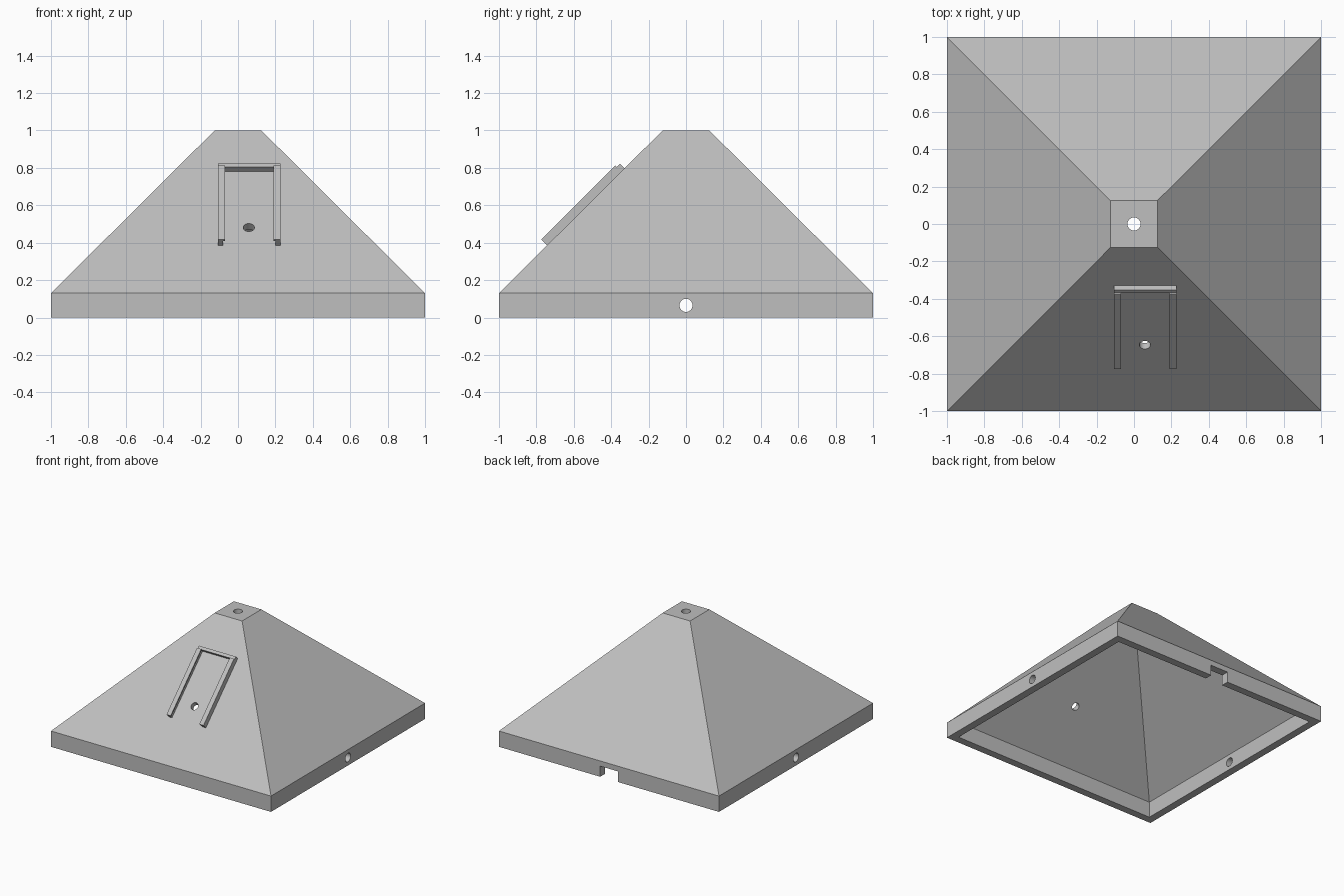
import bpy, bmesh, math
from mathutils import Matrix, Vector

cube = bpy.data.objects.get("Cube")
if cube:
    bpy.data.objects.remove(cube, do_unlink=True)

grey = bpy.data.materials.new("light_grey")
grey.use_nodes = True
colour = (0.52, 0.52, 0.52, 1)
grey.diffuse_color = colour
grey.node_tree.nodes["Principled BSDF"].inputs["Base Color"].default_value = colour

WALL = 0.0625
BASE = 0.13
TOP = 0.125


def finish(name, bm):
    bmesh.ops.recalc_face_normals(bm, faces=bm.faces)
    mesh = bpy.data.meshes.new(name)
    bm.to_mesh(mesh)
    bm.free()
    mesh.materials.append(grey)
    obj = bpy.data.objects.new(name, mesh)
    bpy.context.collection.objects.link(obj)
    return obj


def square_loft(name, levels):
    """Stack square rings given as (half width, height) and cap both ends."""
    bm = bmesh.new()
    rings = [[bm.verts.new((sx * h, sy * h, z))
              for sx, sy in ((-1, -1), (1, -1), (1, 1), (-1, 1))]
             for h, z in levels]
    for low, high in zip(rings, rings[1:]):
        for i in range(4):
            j = (i + 1) % 4
            bm.faces.new((low[i], low[j], high[j], high[i]))
    bm.faces.new(rings[0][::-1])
    bm.faces.new(rings[-1])
    return finish(name, bm)


def box(name, low, high, matrix=Matrix()):
    low, high = Vector(low), Vector(high)
    bm = bmesh.new()
    bmesh.ops.create_cube(bm, size=1)
    bmesh.ops.scale(bm, vec=high - low, verts=bm.verts)
    bmesh.ops.translate(bm, vec=(low + high) / 2, verts=bm.verts)
    bmesh.ops.transform(bm, matrix=matrix, verts=bm.verts)
    return finish(name, bm)


def rod(name, radius, length, matrix):
    bm = bmesh.new()
    bmesh.ops.create_cone(bm, cap_ends=True, segments=32, radius1=radius,
                          radius2=radius, depth=length, matrix=matrix)
    return finish(name, bm)


def cut(target, cutter):
    cutter.hide_render = True
    mod = target.modifiers.new("cut", 'BOOLEAN')
    mod.operation = 'DIFFERENCE'
    mod.solver = 'EXACT'
    mod.object = cutter
    bpy.context.view_layer.objects.active = target
    bpy.ops.object.modifier_apply(modifier=mod.name)
    bpy.data.objects.remove(cutter, do_unlink=True)


# Hollow pyramid housing, open underneath
housing = square_loft("pyramid_housing", [(1, 0), (1, BASE), (TOP, 1)])
cut(housing, square_loft("cavity_cutter", [
    (1 - WALL, -0.1), (1 - WALL, BASE), (TOP, 1 - WALL)]))

# Slope frame: local x across, y up the slope, z out of the slope
slope = (Matrix.Translation((0, -0.5625, 0.5625))
         @ Matrix.Rotation(math.radians(45), 4, 'X'))

# Round holes in the top, the two side walls and the front slope
cut(housing, rod("top_hole_cutter", 0.035, 0.4, Matrix.Translation((0, 0, 1))))
for side in (-1, 1):
    cut(housing, rod("side_hole_cutter", 0.035, 0.4,
                     Matrix.Translation((side, 0, 0.065))
                     @ Matrix.Rotation(math.radians(90), 4, 'Y')))
cut(housing, rod("front_hole_cutter", 0.03, 0.3,
                 slope @ Matrix.Translation((0.058, -0.117, 0))))

# Cable notch in the lower edge of the back wall
cut(housing, box("notch_cutter", (-0.08, 0.85, -0.1), (0.08, 1.1, 0.087)))

# Slide-in holder: two lipped rails and a stop bar lying on the slope
CENTRE, HALF, SINK = 0.06, 0.168, -0.005
LOW, HIGH, END = -0.252, 0.308, 0.332
for side, label in ((-1, "right"), (1, "left")):
    def span(a, b):
        return sorted((CENTRE + side * a, CENTRE + side * b))
    x0, x1 = span(HALF - 0.028, HALF)
    box(label + "_holder_rail", (x0, LOW, SINK), (x1, HIGH, 0.036), slope)
    x0, x1 = span(HALF - 0.038, HALF)
    box(label + "_holder_lip", (x0, LOW, 0.036), (x1, HIGH, 0.047), slope)
box("holder_stop_bar", (CENTRE - HALF, HIGH, SINK),
    (CENTRE + HALF, END, 0.036), slope)

# Smooth only the round hole walls
bpy.ops.object.select_all(action='DESELECT')
housing.select_set(True)
bpy.context.view_layer.objects.active = housing
bpy.ops.object.shade_smooth_by_angle(angle=math.radians(25))
